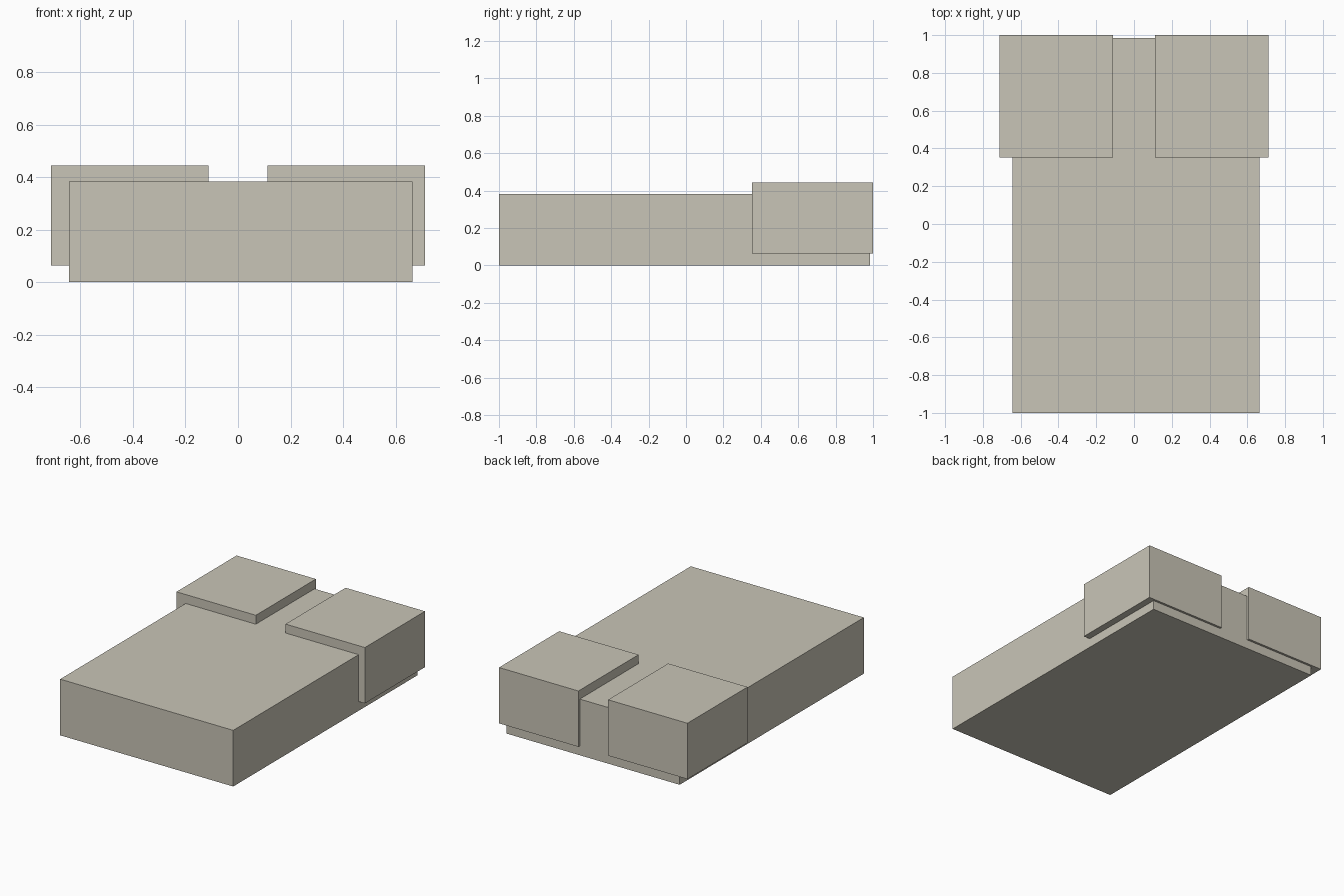
import bpy
from mathutils import Vector

old = bpy.data.objects.get("Cube")
if old:
    bpy.data.objects.remove(old, do_unlink=True)

# Single warm stone colour
COLOUR = (0.584, 0.558, 0.474, 1)
stone = bpy.data.materials.new("warm_stone")
stone.use_nodes = True
stone.diffuse_color = COLOUR
stone.node_tree.nodes["Principled BSDF"].inputs["Base Color"].default_value = COLOUR


def box(name, low, high):
    """Add a flat-faced box between two opposite corners."""
    low, high = Vector(low), Vector(high)
    bpy.ops.mesh.primitive_cube_add(size=1)
    obj = bpy.context.object
    obj.name = name
    for v in obj.data.vertices:
        v.co = (low + high) / 2 + v.co * (high - low)
    obj.data.materials.append(stone)
    return obj


# Long main slab, slightly off centre
box("main_slab", (-0.642, -1, 0), (0.664, 0.985, 0.383))

# Pair of raised blocks overlapping the rear corners
for side, inner, outer in (("right", -0.112, -0.711), ("left", 0.112, 0.711)):
    box(side + "_rear_block",
        (min(inner, outer), 0.352, 0.063),
        (max(inner, outer), 1, 0.444))
